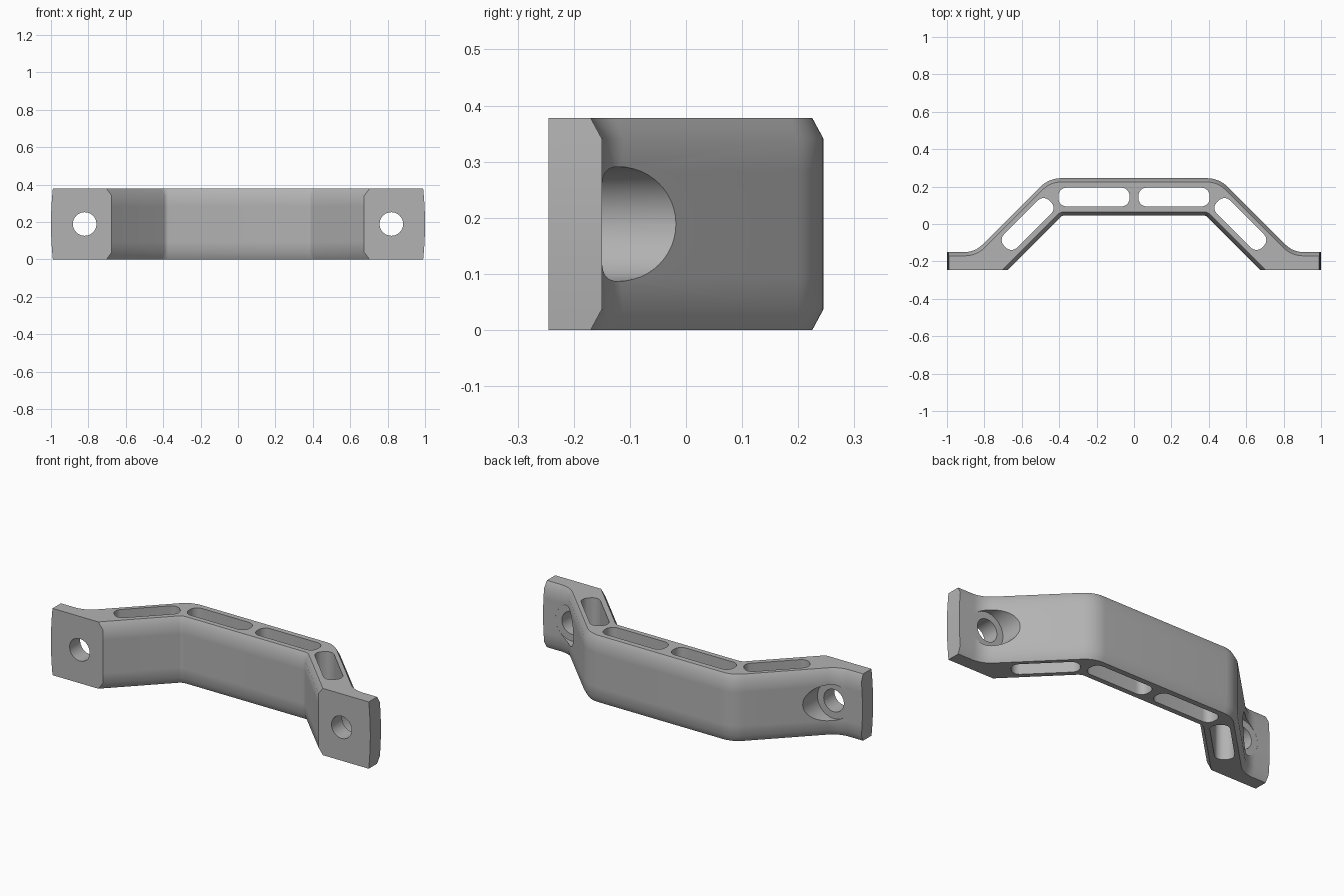
import bpy, bmesh, math
from mathutils import Vector, Matrix

if "Cube" in bpy.data.objects:
    bpy.data.objects.remove(bpy.data.objects["Cube"], do_unlink=True)

HEIGHT = 0.378
CHAMFER, CHAMFER_Z = 0.02, 0.037
ROOT2 = math.sqrt(2)

metal = bpy.data.materials.new("grey metal")
metal.use_nodes = True
GREY = (0.45, 0.45, 0.45, 1)
metal.diffuse_color = GREY
metal.node_tree.nodes["Principled BSDF"].inputs["Base Color"].default_value = GREY


def fillet(prev, corner, nxt, radius, steps=8):
    """Points of an arc that rounds a corner."""
    prev, corner, nxt = Vector(prev), Vector(corner), Vector(nxt)
    u, v = (prev - corner).normalized(), (nxt - corner).normalized()
    half = u.angle(v) / 2
    centre = corner + (u + v).normalized() * radius / math.sin(half)
    start = corner + u * radius / math.tan(half) - centre
    end = corner + v * radius / math.tan(half) - centre
    turn = start.angle_signed(end)
    return [centre + Matrix.Rotation(-turn * i / steps, 2) @ start
            for i in range(steps + 1)]


def mirrored(points):
    return [Vector((-p[0], p[1])) for p in points]


def outline(d, s):
    """Plan of the handle; d insets the grip sides, s insets the ends."""
    foot = (-1 + s, -0.15 - d)
    knee = (-0.85, -0.15 - d)
    knee = (-0.85 - d + d * ROOT2, -0.15 - d)
    shoulder = (-0.455 - d + d * ROOT2, 0.245 - d)
    back = [Vector((-1 + s, -0.245)), Vector(foot)]
    back += fillet(foot, knee, shoulder, 0.13 + d)
    back += fillet(knee, shoulder, (0, 0.245 - d), 0.16 - d)
    toe = (-0.675 - d * ROOT2, -0.245)
    bend = (-0.385 + d - d * ROOT2, 0.045 + d)
    inner = [Vector(toe)] + fillet(toe, bend, (0, 0.045 + d), 0.03 + d, 5)
    return back + mirrored(back[::-1]) + mirrored(inner) + inner[::-1]


def make_object(name, bm):
    bmesh.ops.recalc_face_normals(bm, faces=bm.faces)
    mesh = bpy.data.meshes.new(name)
    bm.to_mesh(mesh)
    bm.free()
    mesh.materials.append(metal)
    obj = bpy.data.objects.new(name, mesh)
    bpy.context.collection.objects.link(obj)
    return obj


def loft(name, layers):
    """Skin a stack of matching outlines, each given as (points, z)."""
    bm = bmesh.new()
    rings = [[bm.verts.new((p[0], p[1], z)) for p in pts] for pts, z in layers]
    for low, high in zip(rings, rings[1:]):
        for i in range(len(low)):
            j = (i + 1) % len(low)
            bm.faces.new((low[i], low[j], high[j], high[i]))
    bm.faces.new(rings[0][::-1])
    bm.faces.new(rings[-1])
    return make_object(name, bm)


def slot_cutter(x, y, length, angle, width=0.1, r=0.043):
    """Upright prism with a rounded rectangular plan."""
    a, b = length / 2, width / 2
    box = [(-a, -b), (a, -b), (a, b), (-a, b)]
    pts = []
    for i in range(4):
        pts += fillet(box[i - 1], box[i], box[(i + 1) % 4], r)
    turn = Matrix.Rotation(angle, 2)
    pts = [turn @ p + Vector((x, y)) for p in pts]
    return loft("slot_cutter", [(pts, -0.1), (pts, HEIGHT + 0.1)])


def bore_cutter(x, radius, y0, y1):
    """Cylinder running from front to back."""
    bm = bmesh.new()
    place = Matrix.Translation((x, (y0 + y1) / 2, HEIGHT / 2))
    bmesh.ops.create_cone(bm, cap_ends=True, segments=48, radius1=radius,
                          radius2=radius, depth=y1 - y0,
                          matrix=place @ Matrix.Rotation(math.pi / 2, 4, 'X'))
    return make_object("bore_cutter", bm)


# Handle body: chamfered grip sides and slightly bowed ends
layers = []
levels = [0, CHAMFER_Z] + [HEIGHT * k / 8 for k in range(2, 7)]
levels += [HEIGHT - CHAMFER_Z, HEIGHT]
for z in levels:
    bow = 0.01 * (2 * z / HEIGHT - 1) ** 2
    inset = CHAMFER if z in (0, HEIGHT) else 0
    layers.append((outline(inset, bow), z))
handle = loft("handle", layers)

# Lightening slots, bolt holes and bolt head recesses
cutters = []
for side in (-1, 1):
    cutters.append(slot_cutter(side * 0.214, 0.144, 0.38, 0))
    cutters.append(slot_cutter(side * 0.569, 0, 0.342, -side * math.pi / 4))
    cutters.append(bore_cutter(side * 0.82, 0.063, -0.4, 0.1))
    cutters.append(bore_cutter(side * 0.82, 0.102, -0.1505, 0.2))

bpy.context.view_layer.objects.active = handle
for cutter in cutters:
    cutter.hide_render = True
    mod = handle.modifiers.new("cut", 'BOOLEAN')
    mod.operation = 'DIFFERENCE'
    mod.solver = 'EXACT'
    mod.object = cutter
    bpy.ops.object.modifier_apply(modifier=mod.name)
    bpy.data.objects.remove(cutter, do_unlink=True)

bpy.ops.object.select_all(action='DESELECT')
handle.select_set(True)
bpy.ops.object.shade_smooth_by_angle(angle=math.radians(30))
